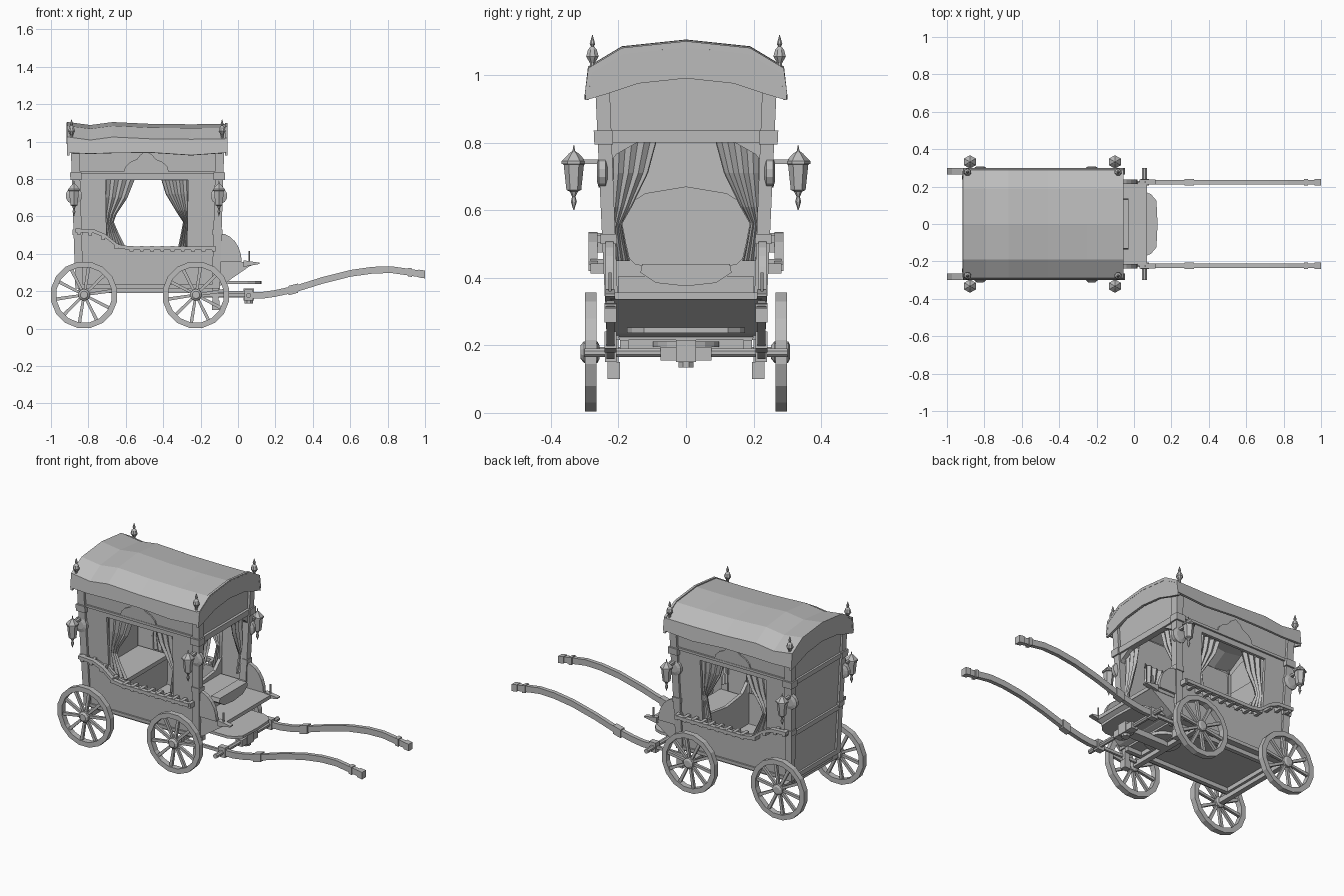
import bpy, bmesh
from math import sin, cos, pi

cube = bpy.data.objects.get("Cube")
if cube:
    bpy.data.objects.remove(cube, do_unlink=True)

grey = bpy.data.materials.new("plain grey")
grey.use_nodes = True
grey.diffuse_color = (0.5, 0.5, 0.5, 1)
grey.node_tree.nodes["Principled BSDF"].inputs["Base Color"].default_value = (0.5, 0.5, 0.5, 1)


def make(name, verts, faces, lean=False):
    """Mesh object; lean flares the coach body outward with height."""
    if lean:
        verts = [(-0.48 + (x + 0.48) * (1 + 0.08 * (z - 0.6)), y * (1 + 0.18 * (z - 0.6)), z)
                 for x, y, z in verts]
    me = bpy.data.meshes.new(name)
    me.from_pydata(verts, [], faces)
    bm = bmesh.new()
    bm.from_mesh(me)
    bmesh.ops.recalc_face_normals(bm, faces=bm.faces)
    bm.to_mesh(me)
    bm.free()
    me.materials.append(grey)
    ob = bpy.data.objects.new(name, me)
    bpy.context.scene.collection.objects.link(ob)
    return ob


PLACE = {"x": lambda u, v, w: (w, u, v), "y": lambda u, v, w: (u, w, v), "z": lambda u, v, w: (u, v, w)}


def prism(name, polys, axis, lo, hi, lean=False):
    """Extrude one or more 2D outlines along an axis."""
    verts, faces = [], []
    for p in polys:
        b, n = len(verts), len(p)
        verts += [PLACE[axis](u, v, w) for w in (lo, hi) for u, v in p]
        faces += [list(range(b, b + n)), list(range(b + n, b + 2 * n))]
        faces += [(b + i, b + (i + 1) % n, b + n + (i + 1) % n, b + n + i) for i in range(n)]
    return make(name, verts, faces, lean)


def rect(u0, u1, v0, v1):
    return [(u0, v0), (u1, v0), (u1, v1), (u0, v1)]


def box(name, x0, x1, y0, y1, z0, z1, lean=False):
    return prism(name, [rect(x0, x1, y0, y1)], "z", z0, z1, lean)


def band(path, t):
    """Outline of a strip of height t around a path."""
    return [(u, v - t / 2) for u, v in path] + [(u, v + t / 2) for u, v in reversed(path)]


def lathe(name, profile, n, loc, axis="z", closed=False):
    """Spin (radius, height) points round an axis."""
    verts, faces, m = [], [], len(profile)
    for i in range(n):
        a = 2 * pi * (i + 0.5) / n
        for r, h in profile:
            p = PLACE[axis](r * cos(a), r * sin(a), h)
            verts.append(tuple(c + d for c, d in zip(p, loc)))
    for i in range(n):
        j = (i + 1) % n
        for k in range(m if closed else m - 1):
            l = (k + 1) % m
            faces.append((i * m + k, j * m + k, j * m + l, i * m + l))
    if not closed:
        faces += [[i * m for i in range(n)], [i * m + m - 1 for i in range(n)]]
    return make(name, verts, faces)


def mirror(path):
    """Complete a left half outline across u = 0."""
    return path + [(-u, v) for u, v in reversed(path) if u != 0]


# Roof canopy: sagging cloth-like shell over an arched section
section = mirror([(-0.3, 0.935), (-0.29, 1.02), (-0.19, 1.08), (0, 1.1)])
stations = [(-0.915, 0.005), (-0.79, -0.012), (-0.67, 0.004), (-0.46, -0.006), (-0.25, -0.008), (-0.055, -0.006)]
verts, faces, m = [], [], len(section)
for i, (x, dz) in enumerate(stations):
    verts += [(x, y, z + dz + (0.012 * (i % 2) if k in (0, m - 1) else 0)) for k, (y, z) in enumerate(section)]
for i in range(len(stations) - 1):
    faces += [(i * m + k, i * m + k + 1, (i + 1) * m + k + 1, (i + 1) * m + k) for k in range(m - 1)]
roof = make("roof_canopy", verts, faces)
solid = roof.modifiers.new("thickness", "SOLIDIFY")
solid.thickness = 0.012
solid.offset = -1
under = mirror([(-0.298, 0.925), (-0.23, 0.945), (-0.14, 0.975), (0, 0.99)])
for name, x in (("rear_fascia", -0.914), ("front_fascia", -0.07)):
    prism(name, [section[1:-1] + under[::-1]], "x", x, x + 0.014)

# Body ends
gable = mirror([(-0.24, 0.83), (-0.24, 0.95), (-0.14, 1.0), (0, 1.02)])
prism("rear_gable", [gable], "x", -0.87, -0.855, True)
prism("front_gable", [gable], "x", -0.115, -0.1, True)
box("rear_wall", -0.87, -0.85, -0.23, 0.23, 0.215, 0.84, True)
for z in (0.23, 0.5, 0.815):
    box("rear_band", -0.882, -0.865, -0.235, 0.235, z - 0.014, z + 0.014, True)
arch = mirror([(-0.235, 0.72), (-0.2, 0.765), (-0.14, 0.8), (0, 0.8)])
prism("front_arch", [arch + [(0.235, 0.835), (-0.235, 0.835)]], "x", -0.12, -0.095, True)
box("front_band", -0.1, -0.085, -0.235, 0.235, 0.8, 0.835, True)
box("floor", -0.86, -0.1, -0.23, 0.23, 0.215, 0.24, True)
box("front_panel", -0.12, -0.1, -0.23, 0.23, 0.22, 0.35, True)

# Side walls, rails, posts, arches and curtains on both sides
sill = [(-0.87, 0.52), (-0.77, 0.515), (-0.71, 0.49), (-0.64, 0.435), (-0.58, 0.425), (-0.13, 0.425)]
ornament = [(-0.61, 0.83), (-0.6, 0.865), (-0.575, 0.89), (-0.54, 0.905), (-0.52, 0.93), (-0.49, 0.95)]
ornament += [(-0.98 - x, z) for x, z in ornament[-2::-1]]
drape_l = [(-0.55, 0.8), (-0.59, 0.7), (-0.65, 0.61), (-0.665, 0.57), (-0.64, 0.51), (-0.6, 0.43)]
drape_r = [(-0.41, 0.8), (-0.385, 0.72), (-0.33, 0.63), (-0.29, 0.57), (-0.3, 0.51), (-0.315, 0.43)]


def curtain(name, edge, side, place):
    """Pleated cloth between a fixed side and a swept inner edge."""
    n = 8
    vs = [place(side + (u - side) * k / n, v, 0.006 * (-1) ** k) for u, v in edge for k in range(n + 1)]
    fs = [(r * (n + 1) + k, r * (n + 1) + k + 1, (r + 1) * (n + 1) + k + 1, (r + 1) * (n + 1) + k)
          for r in range(len(edge) - 1) for k in range(n)]
    mod = make(name, vs, fs, True).modifiers.new("cloth", "SOLIDIFY")
    mod.thickness = 0.004


for s, side in ((1, "left_"), (-1, "right_")):
    prism(side + "lower_panel", [sill + [(-0.1, 0.425), (-0.1, 0.215), (-0.87, 0.215)]], "y", s * 0.222, s * 0.24, True)
    prism(side + "wall_piers", [rect(-0.86, -0.705, 0.5, 0.84), rect(-0.27, -0.12, 0.42, 0.84)],
          "y", s * 0.222, s * 0.238, True)
    box(side + "frieze", -0.87, -0.1, s * 0.222, s * 0.238, 0.795, 0.97, True)
    prism(side + "arch_ornament", [ornament], "y", s * 0.238, s * 0.246, True)
    box(side + "cornice", -0.87, -0.1, s * 0.235, s * 0.248, 0.825, 0.84, True)
    box(side + "sill_base", -0.87, -0.1, s * 0.23, s * 0.25, 0.215, 0.235, True)
    prism(side + "rail", [band([(x, z + 0.005) for x, z in sill], 0.02)], "y", s * 0.262, s * 0.288)
    pegs = [(x, 0.43) for x in [-0.57 + 0.055 * i for i in range(9)]]
    pegs += [(-0.85, 0.52), (-0.79, 0.515), (-0.72, 0.492), (-0.65, 0.443)]
    prism(side + "rail_pegs", [rect(x - 0.01, x + 0.01, z - 0.018, z + 0.012) for x, z in pegs], "y", s * 0.225, s * 0.283)
    curtain(side + "curtain_rear", drape_l, -0.72, lambda u, v, d, s=s: (u, s * 0.212 + d, v))
    curtain(side + "curtain_front", drape_r, -0.26, lambda u, v, d, s=s: (u, s * 0.212 + d, v))
    swag = [(0.085, 0.8), (0.11, 0.71), (0.16, 0.61), (0.19, 0.56), (0.18, 0.5), (0.17, 0.45)]
    curtain(side + "end_curtain", swag, 0.225, lambda u, v, d, s=s: (-0.125 + d, s * u, v))
    for end, x in (("rear_", -0.86), ("front_", -0.107)):
        box(side + end + "post", x - 0.022, x + 0.022, s * 0.212, s * 0.252, 0.215, 0.96, True)
        box(side + end + "capital", x - 0.03, x + 0.03, s * 0.208, s * 0.262, 0.795, 0.835, True)
        box(side + end + "post_foot", x - 0.027, x + 0.027, s * 0.208, s * 0.257, 0.5, 0.53, True)

        # Corner finials
        fx = -0.89 if x < -0.5 else -0.085
        lathe(side + end + "finial", [(0.006, 1.0), (0.008, 1.035), (0.02, 1.055), (0.014, 1.075),
              (0.005, 1.085), (0.009, 1.092), (0.001, 1.118)], 8, (fx, s * 0.277, 0))

        # Lanterns
        lx = -0.877 if x < -0.5 else -0.102
        lathe(side + end + "lantern", [(0.001, 0.6), (0.009, 0.625), (0.005, 0.64), (0.012, 0.655), (0.022, 0.66),
              (0.03, 0.735), (0.036, 0.737), (0.036, 0.745), (0.014, 0.768), (0.004, 0.775), (0.001, 0.793)],
              6, (lx, s * 0.332, 0))
        box(side + end + "lantern_arm", lx - 0.008, lx + 0.008, s * 0.24, s * 0.33, 0.737, 0.75)
        lathe(side + end + "lantern_plate", [(0.025, -0.016), (0.045, -0.01), (0.045, 0.01), (0.025, 0.016)],
              12, (lx, s * 0.248, 0.71), "y")

    # Wheels
    for end, wx in (("rear_", -0.823), ("front_", -0.225)):
        hub = (wx, s * 0.282, 0.18)
        lathe(side + end + "rim", [(0.15, -0.017), (0.18, -0.017), (0.18, 0.017), (0.15, 0.017)], 16, hub, "y", True)
        lathe(side + end + "hub", [(0.02, -0.03), (0.032, -0.02), (0.032, 0.02), (0.02, 0.026)], 10, hub, "y")
        spokes = []
        for i in range(10):
            c, d = cos(2 * pi * i / 10 + 0.15), sin(2 * pi * i / 10 + 0.15)
            spokes.append([(wx + r * c - w * d, 0.18 + r * d + w * c)
                           for r, w in ((0.02, -0.007), (0.155, -0.009), (0.155, 0.009), (0.02, 0.007))])
        prism(side + end + "spokes", spokes, "y", s * 0.274, s * 0.29)

    # Driver seat arms, corner pegs and hanging straps
    arm = [(-0.1 + 0.12 * sin(a * pi / 12), 0.355 + 0.155 * cos(a * pi / 12)) for a in range(7)] + [(-0.1, 0.355)]
    prism(side + "seat_arm", [arm], "y", s * 0.215, s * 0.238)
    prism(side + "seat_prong", [[(0.03, 0.33), (0.115, 0.345), (0.115, 0.352), (0.03, 0.365)]], "y", s * 0.21, s * 0.238)
    lathe(side + "seat_peg", [(0.005, 0.35), (0.005, 0.415)], 6, (0.06, s * 0.225, 0))
    box(side + "strap", -0.135, -0.105, s * 0.2, s * 0.225, 0.14, 0.34)
    box(side + "strap_foot", -0.14, -0.1, s * 0.195, s * 0.232, 0.1, 0.15)

    # Pulling shafts
    shaft = [(0.04, 0.178), (0.13, 0.178), (0.2, 0.188), (0.3, 0.21), (0.45, 0.257), (0.6, 0.295),
             (0.72, 0.312), (0.82, 0.315), (0.91, 0.302), (0.99, 0.29)]
    prism(side + "shaft", [band(shaft, 0.036)], "y", s * 0.211, s * 0.235)
    prism(side + "shaft_collars", [band([(0.27, 0.203), (0.32, 0.216)], 0.05), band([(0.91, 0.302), (0.93, 0.299)], 0.046),
          band([(0.965, 0.294), (1.0, 0.289)], 0.042)], "y", s * 0.205, s * 0.241)
    box(side + "shaft_joint", 0.035, 0.08, s * 0.205, s * 0.24, 0.15, 0.21)
    box(side + "shaft_link", -0.2, 0.04, s * 0.216, s * 0.23, 0.17, 0.188)
    box(side + "chassis_beam", -0.85, -0.1, s * 0.17, s * 0.195, 0.19, 0.216)

# Driver bench, sloping apron and rounded footboard
box("bench_plate", -0.12, 0.07, -0.225, 0.225, 0.335, 0.357)
prism("apron", [[(-0.11, 0.225), (-0.08, 0.235), (0.065, 0.335), (-0.11, 0.335)]], "y", -0.222, 0.222)
board = mirror([(-0.175, -0.2), (-0.175, 0.05), (-0.16, 0.09), (-0.125, 0.12), (0, 0.126)])
prism("footboard", [[(x, y) for y, x in board]], "z", 0.237, 0.253)
prism("bench_cushion", [mirror([(-0.13, 0.44), (-0.135, 0.415), (-0.09, 0.385), (0, 0.375)])], "x", -0.09, -0.03)
box("bench_seat", -0.26, -0.09, -0.2, 0.2, 0.355, 0.405)
prism("bench_back", [mirror([(-0.21, 0.24), (-0.21, 0.5), (-0.15, 0.44), (0, 0.42)])], "x", -0.275, -0.255)

# Passenger seat
box("rear_seat", -0.84, -0.62, -0.21, 0.21, 0.24, 0.4)
box("rear_cushion", -0.84, -0.61, -0.205, 0.205, 0.4, 0.425)
prism("rear_seat_back", [mirror([(-0.2, 0.42), (-0.2, 0.6), (-0.12, 0.65), (0, 0.67)])], "x", -0.85, -0.81)

# Undercarriage
for name, x in (("rear_axle", -0.823), ("front_axle", -0.225)):
    box(name, x - 0.015, x + 0.015, -0.285, 0.285, 0.165, 0.195)
    box(name + "_block", x - 0.03, x + 0.03, -0.18, 0.18, 0.19, 0.217)
lathe("turntable", [(0.1, 0.195), (0.1, 0.212)], 16, (-0.2, 0, 0))
box("centre_pole", -0.22, 0.05, -0.03, 0.03, 0.165, 0.2)
lathe("shaft_crossbar", [(0.014, -0.3), (0.014, 0.3)], 8, (0.057, 0, 0.178), "y")
box("crossbar_block", 0.035, 0.08, -0.075, 0.075, 0.155, 0.195)
box("crossbar_centre", 0.03, 0.085, -0.03, 0.03, 0.15, 0.215)
lathe("crossbar_pin", [(0.024, 0.135), (0.024, 0.16)], 8, (0.057, 0, 0))
